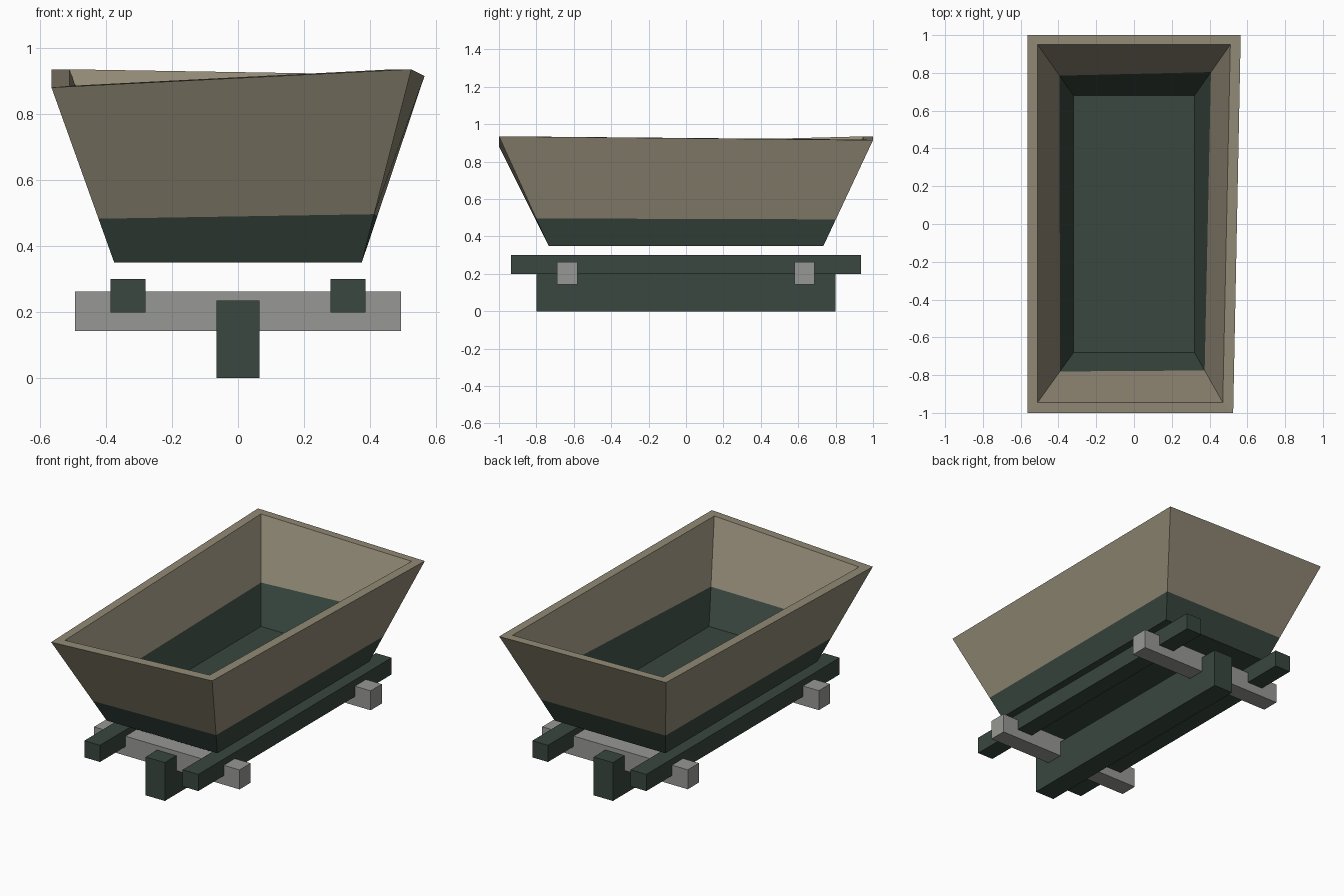
import bpy
import bmesh
from mathutils import Vector

default = bpy.data.objects.get("Cube")
if default:
    bpy.data.objects.remove(default, do_unlink=True)


def make_material(name, rgb):
    mat = bpy.data.materials.new(name)
    mat.use_nodes = True
    color = (*rgb, 1.0)
    mat.diffuse_color = color
    bsdf = next(n for n in mat.node_tree.nodes if n.type == "BSDF_PRINCIPLED")
    bsdf.inputs["Base Color"].default_value = color
    bsdf.inputs["Roughness"].default_value = 0.9
    return mat


beige = make_material("weathered beige", (0.285, 0.252, 0.18))
green = make_material("dark green", (0.04, 0.063, 0.049))
grey = make_material("axle grey", (0.31, 0.31, 0.297))


def finish(bm, name, mats):
    bmesh.ops.recalc_face_normals(bm, faces=bm.faces)
    mesh = bpy.data.meshes.new(name)
    bm.to_mesh(mesh)
    bm.free()
    for mat in mats:
        mesh.materials.append(mat)
    obj = bpy.data.objects.new(name, mesh)
    bpy.context.collection.objects.link(obj)
    return obj


def box(name, low, high, mat):
    low, high = Vector(low), Vector(high)
    bm = bmesh.new()
    bmesh.ops.create_cube(bm, size=1)
    bmesh.ops.scale(bm, vec=high - low, verts=bm.verts)
    bmesh.ops.translate(bm, vec=(low + high) / 2, verts=bm.verts)
    return finish(bm, name, [mat])


def rectangle(x, y, z):
    return [Vector(c) for c in ((-x, -y, z), (x, -y, z), (x, y, z), (-x, y, z))]


def blend(lower, upper, factors):
    return [a.lerp(b, t) for a, b, t in zip(lower, upper, factors)]


# Tub: closed shell of four-cornered rings, with a slightly warped rim
outer_base = rectangle(0.375, 0.735, 0.35)
inner_base = rectangle(0.32, 0.68, 0.40)
outer_rim = [Vector(c) for c in ((-0.565, -1, 0.88), (0.525, -1, 0.935),
                                 (0.565, 1, 0.915), (-0.565, 1, 0.935))]
inner_rim = [Vector(c) for c in ((-0.51, -0.945, 0.885), (0.47, -0.945, 0.935),
                                 (0.51, 0.95, 0.918), (-0.51, 0.95, 0.935))]
outer_line = blend(outer_base, outer_rim, [0.25] * 4)
inner_line = blend(inner_base, inner_rim, (0.38, 0.36, 0.46, 0.39))

bm = bmesh.new()
rings = [[bm.verts.new(p) for p in ring] for ring in
         (outer_base, outer_line, outer_rim, inner_rim, inner_line, inner_base)]
for band, (a, b) in enumerate(zip(rings, rings[1:])):
    for i in range(4):
        j = (i + 1) % 4
        face = bm.faces.new((a[i], a[j], b[j], b[i]))
        face.material_index = 1 if band in (0, 4) else 0
for ring in (rings[0], rings[-1]):
    bm.faces.new(ring).material_index = 1
finish(bm, "tub", [beige, green])

# Central keel beam
box("keel", (-0.065, -0.8, 0), (0.065, 0.8, 0.235), green)

# Long rails under the tub
for side, x in (("left", 0.333), ("right", -0.333)):
    box(side + "_rail", (x - 0.053, -0.935, 0.198), (x + 0.053, 0.935, 0.3), green)

# Cross axles
for end, y in (("front", -0.635), ("back", 0.633)):
    box(end + "_axle", (-0.493, y - 0.054, 0.143), (0.493, y + 0.054, 0.262), grey)
